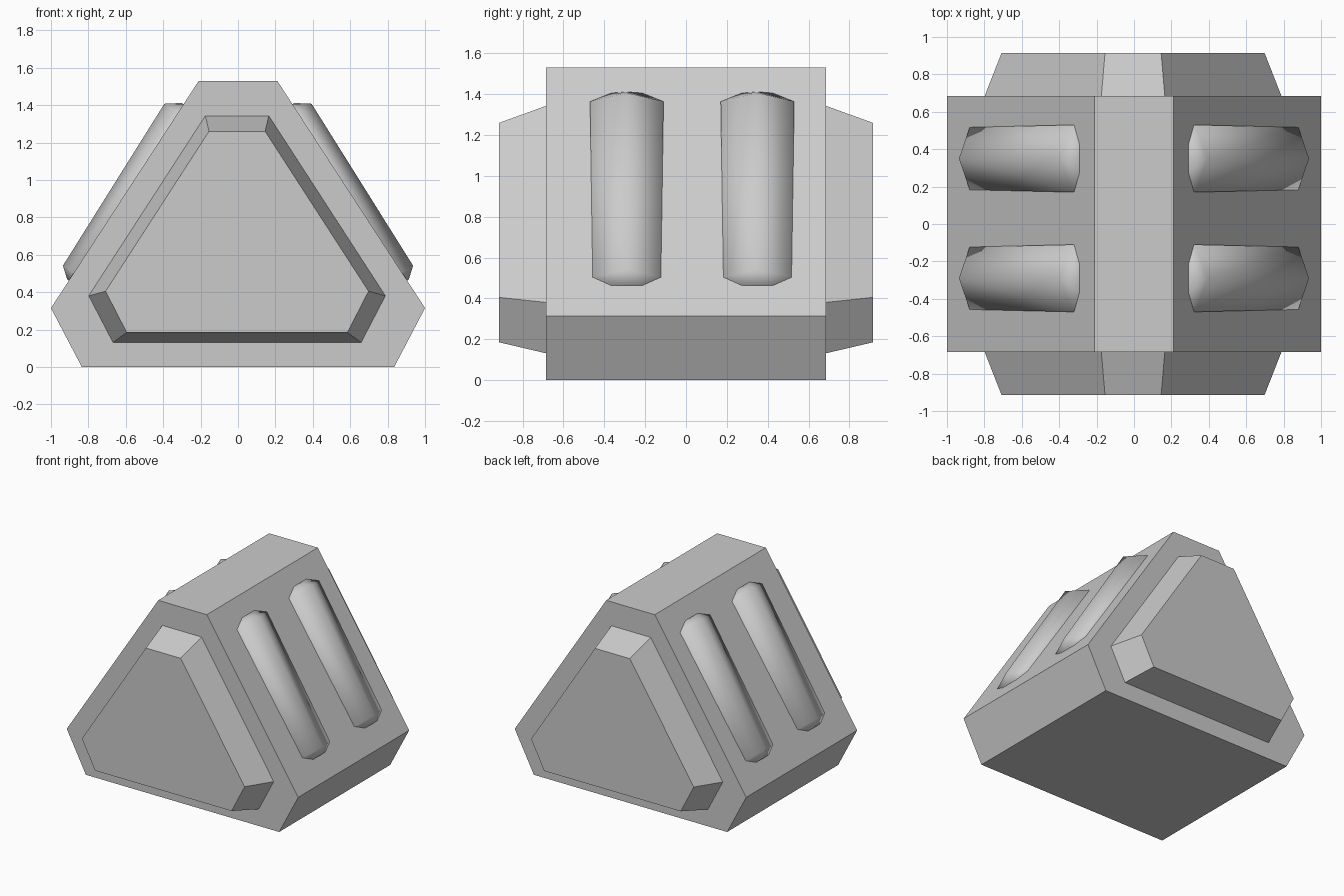
import bpy
import bmesh
from mathutils import Vector

cube = bpy.data.objects.get("Cube")
if cube:
    bpy.data.objects.remove(cube, do_unlink=True)

# Single matte grey
grey = bpy.data.materials.new("light_grey")
grey.use_nodes = True
color = (0.6, 0.6, 0.6, 1)
grey.diffuse_color = color
bsdf = next(n for n in grey.node_tree.nodes if n.type == 'BSDF_PRINCIPLED')
bsdf.inputs["Base Color"].default_value = color


def loft(name, rings, smooth=False):
    """Skin a list of equal-length rings and cap both ends."""
    bm = bmesh.new()
    loops = [[bm.verts.new(p) for p in ring] for ring in rings]
    n = len(loops[0])
    for a, b in zip(loops, loops[1:]):
        for i in range(n):
            j = (i + 1) % n
            bm.faces.new((a[i], a[j], b[j], b[i]))
    bm.faces.new(loops[0])
    bm.faces.new(loops[-1])
    bmesh.ops.recalc_face_normals(bm, faces=bm.faces)
    for f in bm.faces:
        f.smooth = smooth
    mesh = bpy.data.meshes.new(name)
    bm.to_mesh(mesh)
    bm.free()
    mesh.materials.append(grey)
    obj = bpy.data.objects.new(name, mesh)
    bpy.context.collection.objects.link(obj)
    return obj


def outline(half, y, shift=0.0):
    """Mirror a right-hand profile into a closed ring at depth y."""
    right = [(x + shift, y, z) for x, z in half]
    left = [(shift - x, y, z) for x, z in reversed(half)]
    return right + left


# Main body: truncated triangular prism
body = [(0.835, 0), (1, 0.315), (0.21, 1.53)]
loft("body", [outline(body, -0.685), outline(body, 0.685)])

# Tapered panels on the two ends
base = [(0.665, 0.13), (0.795, 0.38), (0.17, 1.345)]
face = [(0.59, 0.185), (0.703, 0.405), (0.15, 1.26)]
for name, s in (("front_panel", -1), ("back_panel", 1)):
    loft(name, [outline(base, s * 0.68, -0.005), outline(face, s * 0.915, -0.005)])

# Rounded ribs half sunk into both slopes: (distance down, half width, crest, edge height)
stations = [(0.149, 0.075, 0.012, 0.002), (0.203, 0.18, 0.087, 0.008),
            (1.224, 0.167, 0.07, 0.002), (1.273, 0.075, 0.012, 0.002)]
for side, sx in (("left", 1), ("right", -1)):
    top = Vector((sx * 0.21, 0, 1.53))
    down = (Vector((sx * 1, 0, 0.315)) - top).normalized()
    out = Vector((-sx * down.z, 0, sx * down.x))
    for place, y in (("front", -0.29), ("back", 0.35)):
        rings = []
        for d, w, crest, edge in stations:
            section = [(-w, -0.05), (-w, edge), (0, crest), (w, edge), (w, -0.05)]
            rings.append([top + down * d + out * h + Vector((0, y + v, 0))
                          for v, h in section])
        loft(f"{side}_{place}_rib", rings, smooth=True)
